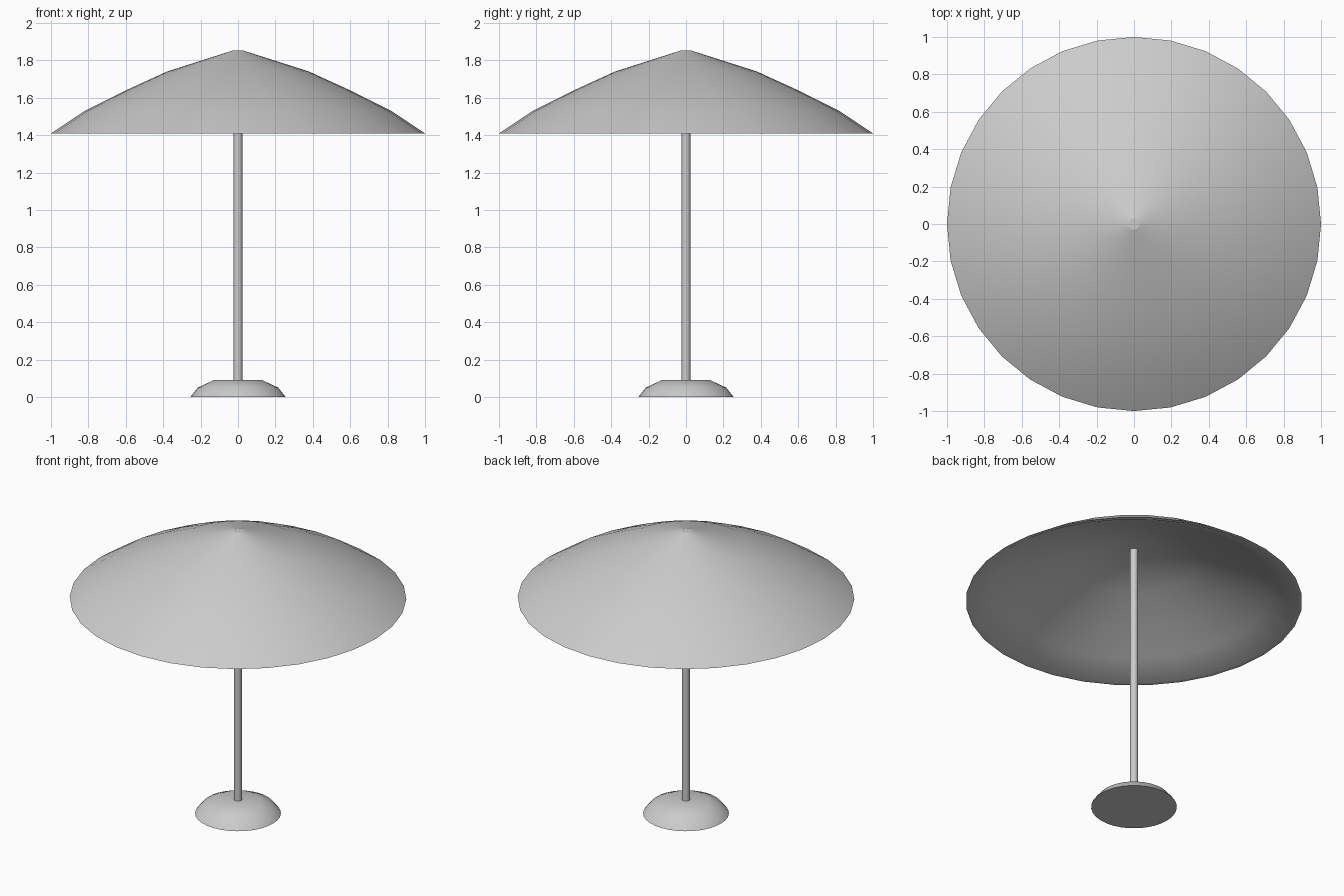
import bpy, math

cube = bpy.data.objects.get("Cube")
if cube:
    bpy.data.objects.remove(cube, do_unlink=True)

grey = bpy.data.materials.new("light grey")
grey.use_nodes = True
colour = (0.6, 0.6, 0.6, 1)
grey.diffuse_color = colour
grey.node_tree.nodes["Principled BSDF"].inputs["Base Color"].default_value = colour


def lathe(name, profile, sides, smooth_angle=40):
    """Revolve (radius, height) points round the z axis; radius 0 makes a pole point."""
    verts, rings, faces = [], [], []
    for r, z in profile:
        count = sides if r > 0 else 1
        rings.append([len(verts) + i % count for i in range(sides)])
        for i in range(count):
            a = math.tau * i / sides
            verts.append((r * math.cos(a), r * math.sin(a), z))
    for low, high in zip(rings, rings[1:]):
        for i in range(sides):
            j = (i + 1) % sides
            corners = [low[i], low[j], high[j], high[i]]
            faces.append(list(dict.fromkeys(corners)))
    mesh = bpy.data.meshes.new(name)
    mesh.from_pydata(verts, [], faces)
    mesh.materials.append(grey)
    obj = bpy.data.objects.new(name, mesh)
    bpy.context.collection.objects.link(obj)
    bpy.ops.object.select_all(action="DESELECT")
    obj.select_set(True)
    bpy.context.view_layer.objects.active = obj
    bpy.ops.object.shade_smooth_by_angle(angle=math.radians(smooth_angle))
    return obj


# Weighted foot
lathe("base", [(0, 0), (0.255, 0), (0.215, 0.05), (0.13, 0.09), (0, 0.09)], 32)

# Upright pole, ending at the canopy ceiling
lathe("pole", [(0, 0.08), (0.024, 0.08), (0.024, 1.77), (0, 1.77)], 16)

# Canopy shell: flat ceiling, inner slope, thin rim, outer slope
lathe("canopy", [(0, 1.76), (0.16, 1.76), (0.38, 1.69), (0.61, 1.59),
                 (0.82, 1.49), (0.975, 1.41), (1.0, 1.41), (0.82, 1.53),
                 (0.61, 1.635), (0.38, 1.74), (0.03, 1.852)], 32)

# Small flat cap closing the top
lathe("top_cap", [(0.03, 1.852), (0, 1.852)], 32)
